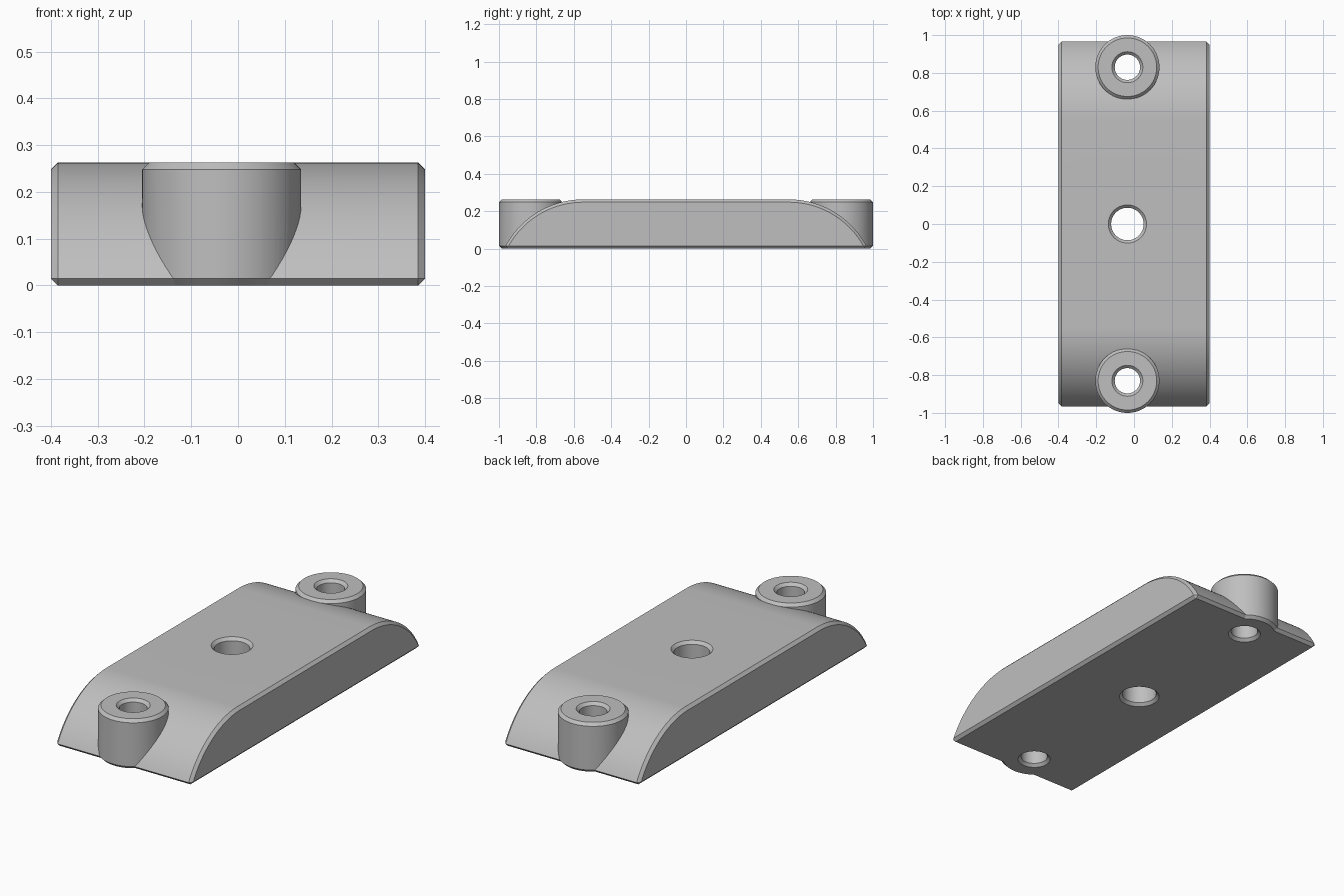
import bpy, bmesh, math

if "Cube" in bpy.data.objects:
    bpy.data.objects.remove(bpy.data.objects["Cube"], do_unlink=True)

grey = bpy.data.materials.new("light_grey")
grey.use_nodes = True
colour = (0.52, 0.52, 0.52, 1)
grey.diffuse_color = colour
grey.node_tree.nodes["Principled BSDF"].inputs["Base Color"].default_value = colour

HALF_W, TOP, C = 0.4, 0.263, 0.015          # half width, height, chamfer
ARC_Y, ARC_Z = 0.55, -0.208                 # centre of the rounded ends
CX, BOSS_Y = -0.035, 0.83                   # line of holes, boss distance


def finish(name, bm):
    bmesh.ops.remove_doubles(bm, verts=bm.verts, dist=1e-5)
    bmesh.ops.dissolve_degenerate(bm, edges=bm.edges, dist=1e-5)
    bmesh.ops.recalc_face_normals(bm, faces=bm.faces)
    mesh = bpy.data.meshes.new(name)
    bm.to_mesh(mesh)
    bm.free()
    mesh.materials.append(grey)
    obj = bpy.data.objects.new(name, mesh)
    bpy.context.collection.objects.link(obj)
    return obj


def plate_profile(inset, steps=28):
    """Closed (y, z) outline: flat base, arched ends, flat top."""
    radius = TOP - ARC_Z - inset
    end = math.acos((C - ARC_Z) / radius)
    half = [(ARC_Y + radius * math.sin(end * (1 - i / steps)),
             ARC_Z + radius * math.cos(end * (1 - i / steps))) for i in range(steps + 1)]
    half.insert(0, (half[0][0] - (C - inset), inset))
    return half + [(-y, z) for y, z in reversed(half)]


def loft_plate(name):
    bm = bmesh.new()
    rings = []
    for x, inset in ((-HALF_W, C), (C - HALF_W, 0), (HALF_W - C, 0), (HALF_W, C)):
        rings.append([bm.verts.new((x, y, z)) for y, z in plate_profile(inset)])
    n = len(rings[0])
    for a, b in zip(rings, rings[1:]):
        for i in range(n):
            j = (i + 1) % n
            bm.faces.new((a[i], a[j], b[j], b[i]))
    bm.faces.new(rings[0])
    bm.faces.new(rings[-1])
    return finish(name, bm)


def lathe(name, profile, y, sides=72):
    """Solid of revolution about a vertical axis on the line of holes."""
    bm = bmesh.new()
    rings = []
    for r, z in profile:
        rings.append([bm.verts.new((CX + r * math.cos(math.tau * k / sides),
                                    y + r * math.sin(math.tau * k / sides), z))
                      for k in range(sides)])
    for a, b in zip(rings, rings[1:]):
        for i in range(sides):
            j = (i + 1) % sides
            bm.faces.new((a[i], a[j], b[j], b[i]))
    bm.faces.new(rings[0])
    bm.faces.new(rings[-1])
    return finish(name, bm)


def combine(target, tool, operation):
    mod = target.modifiers.new(operation.lower(), 'BOOLEAN')
    mod.operation, mod.solver, mod.object = operation, 'EXACT', tool
    bpy.context.view_layer.objects.active = target
    bpy.ops.object.modifier_apply(modifier=mod.name)
    bpy.data.objects.remove(tool, do_unlink=True)


# Arched plate
plate = loft_plate("mounting_plate")

# Chamfered screw bosses at both ends
R = 0.17
for side in (-1, 1):
    boss = lathe("screw_boss", [(R - C, 0), (R, C), (R, TOP - C), (R - C, TOP)], side * BOSS_Y)
    combine(plate, boss, 'UNION')

# Countersunk through holes
OVER = 0.03
for y, r in ((-BOSS_Y, 0.067), (0, 0.086), (BOSS_Y, 0.067)):
    wide = r + C + OVER
    cutter = lathe("hole_cutter", [(wide, -OVER), (r, C), (r, TOP - C), (wide, TOP + OVER)], y)
    cutter.hide_render = True
    combine(plate, cutter, 'DIFFERENCE')

# Smooth curves, crisp chamfers
bpy.ops.object.select_all(action='DESELECT')
plate.select_set(True)
bpy.context.view_layer.objects.active = plate
bpy.ops.object.shade_smooth_by_angle(angle=math.radians(25))
